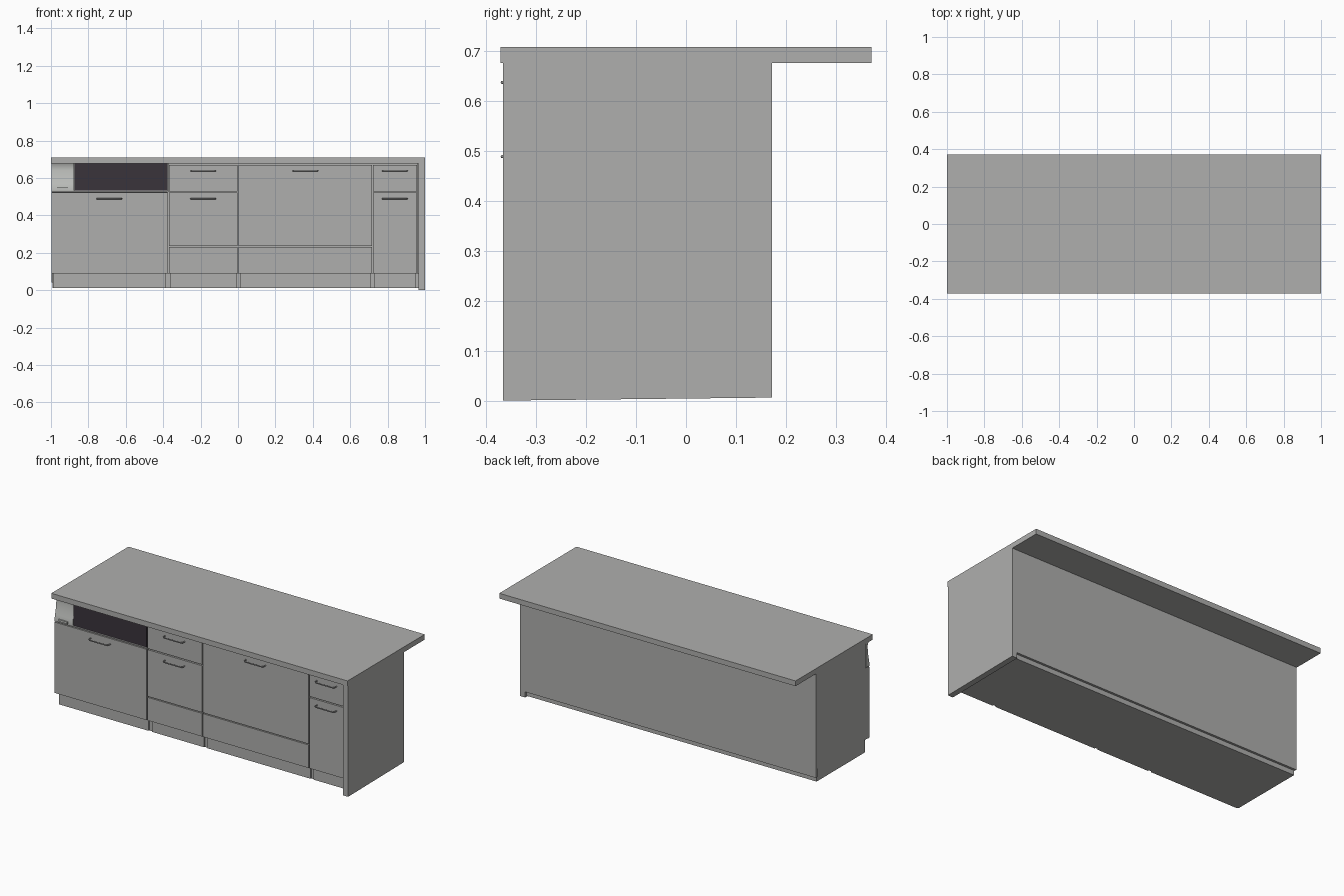
import bpy, bmesh, math

if "Cube" in bpy.data.objects:
    bpy.data.objects.remove(bpy.data.objects["Cube"])


def material(name, rgb):
    m = bpy.data.materials.new(name)
    m.diffuse_color = (*rgb, 1)
    m.use_nodes = True
    m.node_tree.nodes["Principled BSDF"].inputs["Base Color"].default_value = m.diffuse_color
    return m


GREY = material("cabinet grey", (0.43, 0.43, 0.42))
DARK = material("dark glass", (0.042, 0.033, 0.044))
LIGHT = material("light metal", (0.52, 0.53, 0.51))
METAL = material("handle grey", (0.36, 0.36, 0.36))


def extrude_x(name, profile, x0, x1, mat):
    """Solid from a (y, z) outline swept along x."""
    bm = bmesh.new()
    a = [bm.verts.new((x0, y, z)) for y, z in profile]
    b = [bm.verts.new((x1, y, z)) for y, z in profile]
    n = len(profile)
    bm.faces.new(a)
    bm.faces.new(b[::-1])
    for i in range(n):
        bm.faces.new((a[i], b[i], b[(i + 1) % n], a[(i + 1) % n]))
    bmesh.ops.recalc_face_normals(bm, faces=bm.faces)
    me = bpy.data.meshes.new(name)
    bm.to_mesh(me)
    bm.free()
    me.materials.append(mat)
    ob = bpy.data.objects.new(name, me)
    bpy.context.collection.objects.link(ob)
    return ob


def box(name, x0, x1, y0, y1, z0, z1, mat=GREY):
    return extrude_x(name, [(y0, z0), (y1, z0), (y1, z1), (y0, z1)], x0, x1, mat)


def handle(cx, z):
    """Slim bar bent back to the door at both ends."""
    cu = bpy.data.curves.new("handle", 'CURVE')
    cu.dimensions = '3D'
    cu.bevel_depth = 0.0035
    cu.bevel_resolution = 1
    cu.use_fill_caps = True
    sp = cu.splines.new('POLY')
    pts = [(-.066, DOOR_Y), (-.065, -.36), (-.057, -.3685),
           (.057, -.3685), (.065, -.36), (.066, DOOR_Y)]
    sp.points.add(len(pts) - 1)
    for p, (x, y) in zip(sp.points, pts):
        p.co = (cx + x, y, z, 1)
    cu.materials.append(METAL)
    ob = bpy.data.objects.new("handle", cu)
    bpy.context.collection.objects.link(ob)


DOOR_Y, BACK_Y = -0.342, 0.172

# Worktop with rear overhang
box("worktop", -1, 1, -0.372, 0.372, 0.677, 0.709)

# Right end panel, its foot rising slightly towards the back
extrude_x("end_panel", [(-.367, 0), (BACK_Y, .006), (BACK_Y, .677), (-.367, .677)],
          0.965, 1.0, GREY)

# Carcass, back panel and recessed base
box("lower_carcass", -.996, .96, -.325, .165, .09, .525)
box("upper_carcass_left", -.996, -.375, -.31, .165, .525, .677)
box("upper_carcass_right", -.375, .96, -.325, .165, .525, .677)
box("back_panel", -.997, .965, .155, BACK_Y, .04, .677)
box("base", -.992, .965, -.305, .158, .011, .09)

# Modules: x range, horizontal splits of the fronts, handle heights
modules = [
    (-.998, -.378, [(.09, .522)], [.489]),
    (-.370, -.002, [(.09, .231), (.237, .522), (.529, .670)], [.489, .638]),
    (.004, .716, [(.09, .231), (.237, .670)], [.638]),
    (.722, .956, [(.09, .522), (.529, .670)], [.489, .638]),
]
for x0, x1, fronts, handles in modules:
    for z0, z1 in fronts:
        box("front", x0, x1, DOOR_Y, -.325, z0, z1)
    for z in handles:
        handle((x0 + x1) / 2, z)
    box("kickboard", x0 + .009, x1 - .006, -.315, -.30, .013, .09)

# Built-in appliance: dark window and light scooped control panel
box("appliance_window", -.874, -.378, DOOR_Y + .002, -.31, .534, .677, DARK)
box("appliance_sill", -.998, -.378, DOOR_Y, -.31, .527, .534)
scoop = [(-.31, .534), (-.31, .677), (-.334, .677)]
scoop += [(-.326 - .016 * (1 - math.cos(t * math.pi / 12)), .66 - .11 * t / 6)
          for t in range(7)]
scoop += [(-.342, .534)]
panel = extrude_x("control_panel", scoop, -.998, -.876, LIGHT)
with bpy.context.temp_override(object=panel, active_object=panel,
                               selected_objects=[panel],
                               selected_editable_objects=[panel]):
    bpy.ops.object.shade_smooth_by_angle(angle=math.radians(30))
box("control_latch", -.968, -.908, -.350, -.335, .537, .549, LIGHT)
